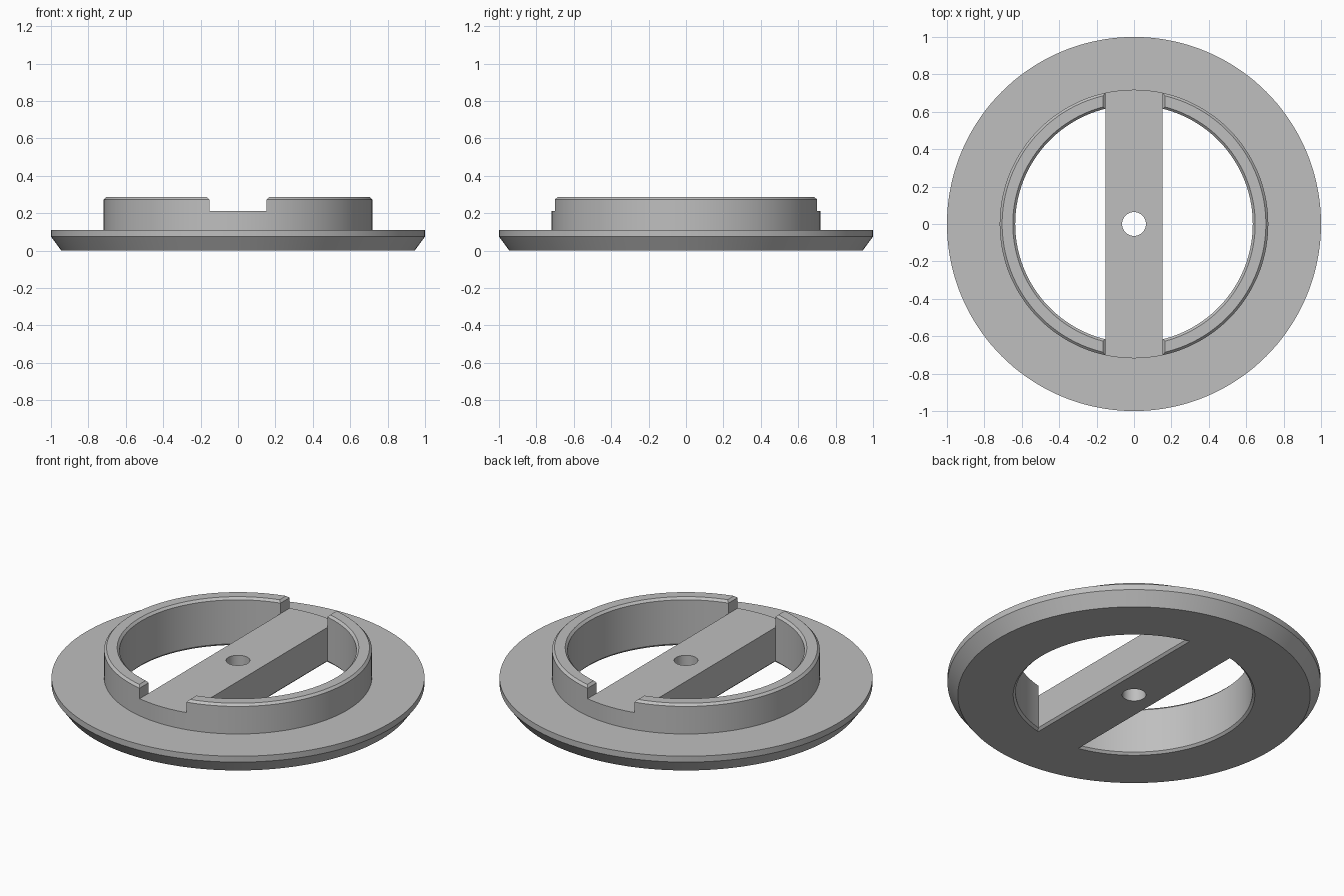
import bpy, bmesh, math

if "Cube" in bpy.data.objects:
    bpy.data.objects.remove(bpy.data.objects["Cube"], do_unlink=True)

SEG = 144              # sides of the round parts
TOP = 0.286            # collar top
BAR_TOP = 0.211
HALF = 0.153           # half width of the bar
INNER = 0.635          # opening radius
C = 0.013              # small edge chamfer

grey = bpy.data.materials.new("Plain grey")
grey.diffuse_color = (0.52, 0.52, 0.52, 1)
grey.use_nodes = True
grey.node_tree.nodes["Principled BSDF"].inputs["Base Color"].default_value = (0.52, 0.52, 0.52, 1)


def loft(name, rings):
    """Closed solid skinned through a stack of rings with equal point counts."""
    bm = bmesh.new()
    loops = [[bm.verts.new(p) for p in ring] for ring in rings]
    n = len(loops[0])
    for a, b in zip(loops, loops[1:]):
        for i in range(n):
            j = (i + 1) % n
            bm.faces.new((a[i], a[j], b[j], b[i]))
    bm.faces.new(loops[0][::-1])
    bm.faces.new(loops[-1])
    bmesh.ops.recalc_face_normals(bm, faces=bm.faces)
    mesh = bpy.data.meshes.new(name)
    bm.to_mesh(mesh)
    bm.free()
    mesh.materials.append(grey)
    obj = bpy.data.objects.new(name, mesh)
    bpy.context.collection.objects.link(obj)
    return obj


def circle(r, z, n=SEG):
    return [(r * math.cos(2 * math.pi * i / n), r * math.sin(2 * math.pi * i / n), z)
            for i in range(n)]


def half_moon(side, grow, z, n=64):
    """Circle segment beside the bar, enlarged by grow."""
    r = INNER + grow
    a = math.acos((HALF - grow) / r)
    return [(side * r * math.cos(t), r * math.sin(t), z)
            for t in (-a + 2 * a * i / n for i in range(n + 1))]


def slot_rect(hw, z):
    return [(-hw, -0.9, z), (hw, -0.9, z), (hw, 0.9, z), (-hw, 0.9, z)]


# Flange with bevelled underside, and the raised collar
profile = [(0.945, 0), (1.0, 0.075), (1.0, 0.11), (0.718, 0.11),
           (0.718, TOP - C), (0.718 - C, TOP)]
body = loft("flanged_collar_with_bar", [circle(r, z) for r, z in profile])

# Openings on each side of the bar, chamfered at the bottom and top
E = 0.02
cutters = [loft("opening_cutter", [half_moon(s, g, z) for g, z in
                                   ((C + E, -E), (0, C), (0, TOP - C), (C + E, TOP + E))])
           for s in (-1, 1)]
# Slot above the bar, flared at the collar's top edges
cutters.append(loft("slot_cutter", [slot_rect(w, z) for w, z in
                                    ((HALF, BAR_TOP), (HALF, TOP - C), (HALF + C + E, TOP + E))]))
# Centre hole
cutters.append(loft("hole_cutter", [circle(0.064, z, 48) for z in (-0.1, 0.4)]))

bpy.context.view_layer.objects.active = body
body.select_set(True)
for cutter in cutters:
    cutter.hide_render = True
    mod = body.modifiers.new("cut", 'BOOLEAN')
    mod.operation = 'DIFFERENCE'
    mod.solver = 'EXACT'
    mod.object = cutter
    bpy.ops.object.modifier_apply(modifier=mod.name)
for cutter in cutters:
    bpy.data.objects.remove(cutter, do_unlink=True)

bpy.ops.object.shade_smooth_by_angle(angle=math.radians(25))
